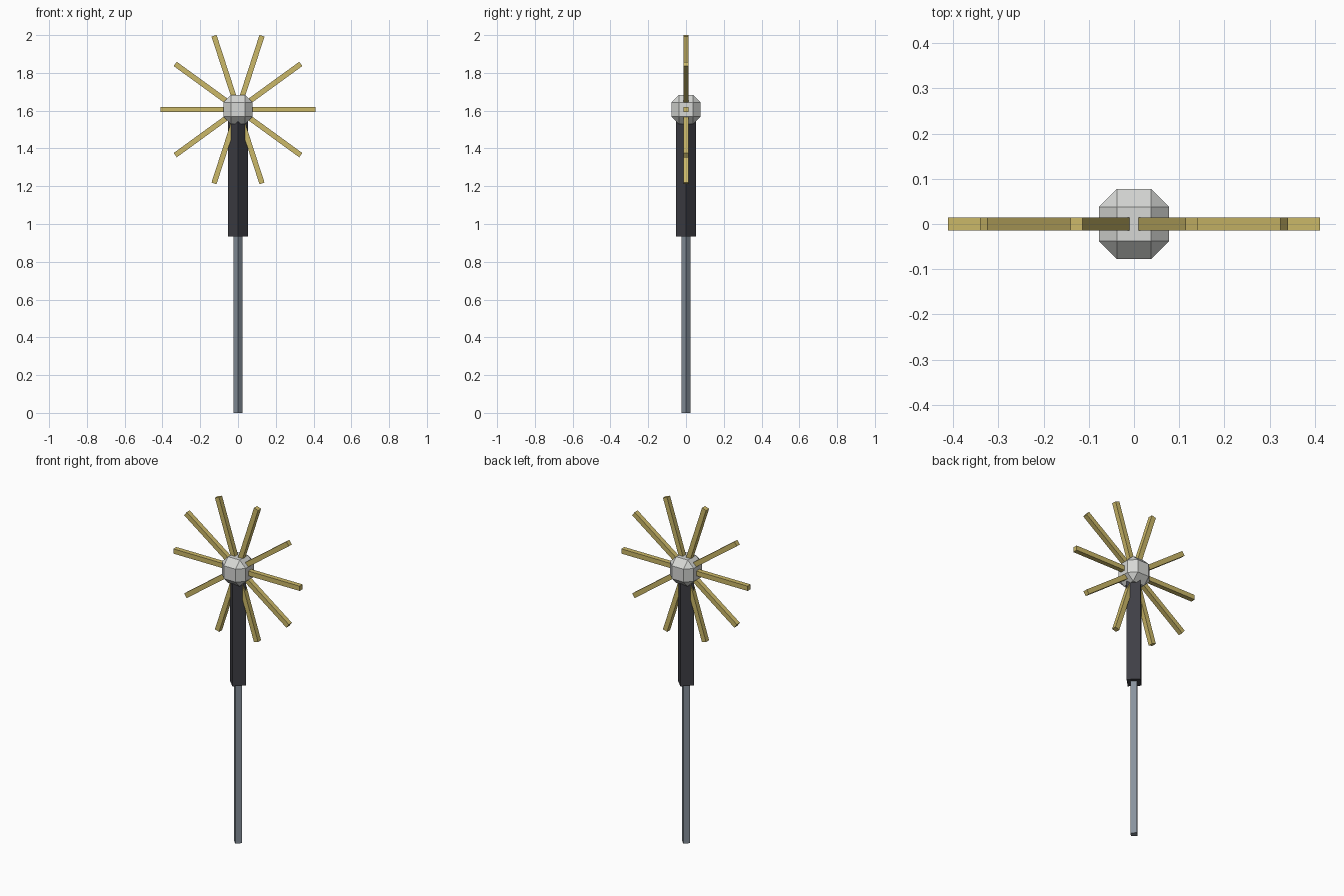
import bpy, bmesh, math
from mathutils import Matrix, Vector

cube = bpy.data.objects.get("Cube")
if cube:
    bpy.data.objects.remove(cube, do_unlink=True)

HUB_Z = 1.606


def material(name, rgb):
    m = bpy.data.materials.new(name)
    m.use_nodes = True
    m.diffuse_color = (*rgb, 1)
    m.node_tree.nodes["Principled BSDF"].inputs["Base Color"].default_value = (*rgb, 1)
    return m


def finish(bm, name, mat):
    bmesh.ops.recalc_face_normals(bm, faces=bm.faces)
    mesh = bpy.data.meshes.new(name)
    bm.to_mesh(mesh)
    bm.free()
    mesh.materials.append(mat)
    obj = bpy.data.objects.new(name, mesh)
    bpy.context.collection.objects.link(obj)
    return obj


def diamond_post(name, radius, z0, z1, mat):
    # Four-sided post with its corners on the x and y axes
    bm = bmesh.new()
    bmesh.ops.create_cone(bm, cap_ends=True, segments=4, radius1=radius,
                          radius2=radius, depth=z1 - z0,
                          matrix=Matrix.Translation((0, 0, (z0 + z1) / 2)))
    return finish(bm, name, mat)


steel = material("steel grey", (0.25, 0.29, 0.34))
black = material("soft black", (0.05, 0.05, 0.06))
gold = material("dull gold", (0.60, 0.48, 0.14))
silver = material("pale silver", (0.67, 0.68, 0.66))

# Shaft and thicker upper sleeve
diamond_post("shaft", 0.025, 0, 0.94, steel)
diamond_post("sleeve", 0.052, 0.935, 1.57, black)

# Faceted hub: a cube with every edge chamfered
bm = bmesh.new()
bmesh.ops.create_cube(bm, size=0.154, matrix=Matrix.Translation((0, 0, HUB_Z)))
bmesh.ops.bevel(bm, geom=bm.edges[:], offset=0.039, offset_type='OFFSET',
                segments=1, affect='EDGES', profile=0.5)
finish(bm, "hub", silver)

# Ten square spokes fanned around the hub
INNER, OUTER, WIDTH = 0.045, 0.411, 0.028
for i in range(10):
    bm = bmesh.new()
    bmesh.ops.create_cube(bm, size=1)
    bmesh.ops.scale(bm, vec=(OUTER - INNER, WIDTH, WIDTH), verts=bm.verts)
    bmesh.ops.translate(bm, vec=((OUTER + INNER) / 2, 0, 0), verts=bm.verts)
    bm.transform(Matrix.Translation(Vector((0, 0, HUB_Z)))
                 @ Matrix.Rotation(i * math.tau / 10, 4, 'Y'))
    finish(bm, f"spoke_{i + 1}", gold)
